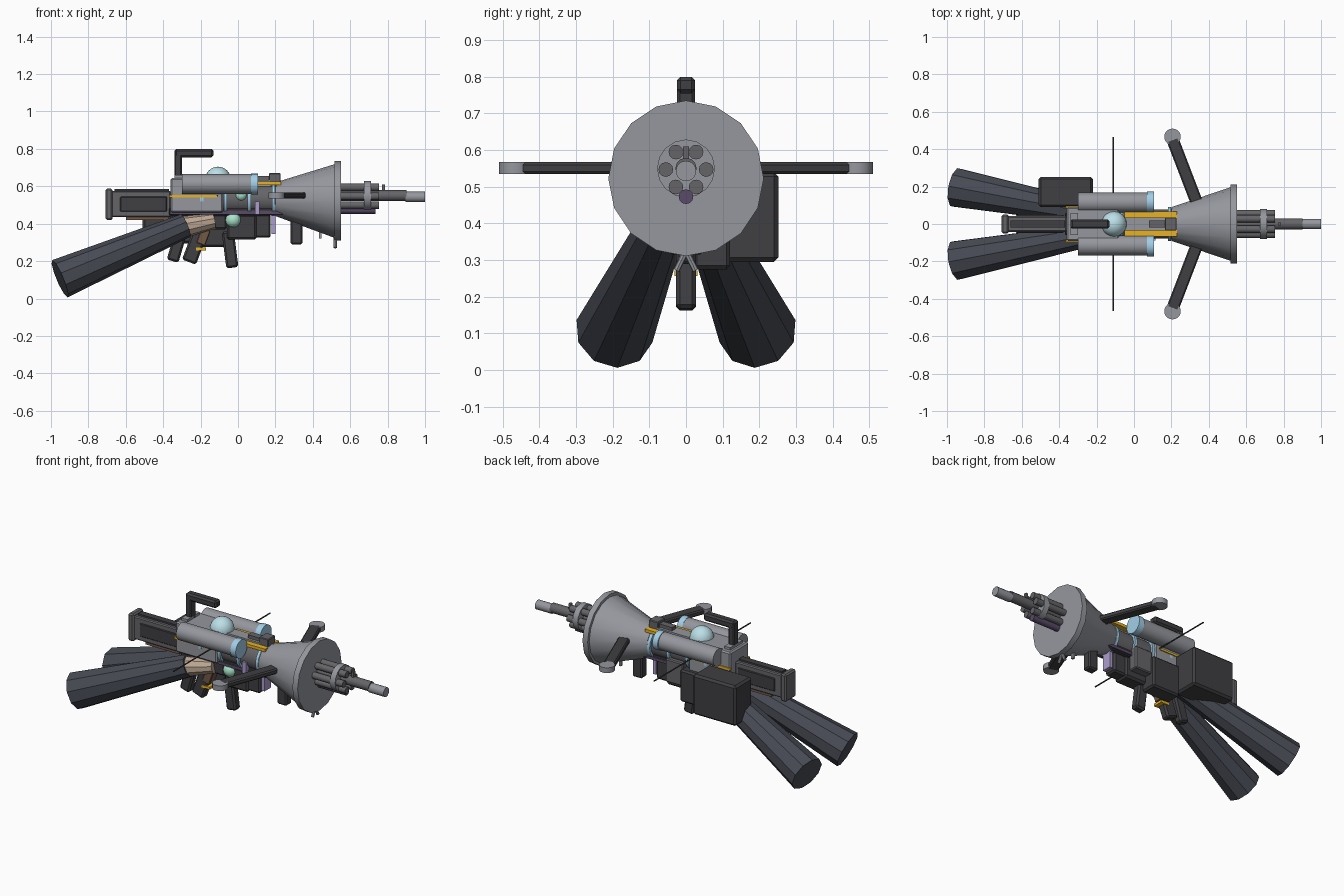
import bpy, bmesh, math
from mathutils import Vector, Matrix

if "Cube" in bpy.data.objects:
    bpy.data.objects.remove(bpy.data.objects["Cube"])

def mat(name, c):
    m = bpy.data.materials.new(name)
    m.diffuse_color = (*c, 1)
    m.use_nodes = True
    m.node_tree.nodes["Principled BSDF"].inputs["Base Color"].default_value = m.diffuse_color
    return m

STEEL = mat("steel", (0.30, 0.31, 0.34))
GREY = mat("mid_grey", (0.13, 0.13, 0.14))
DARK = mat("dark", (0.05, 0.05, 0.055))
SLEEVE = mat("sleeve", (0.065, 0.07, 0.09))
BLUE = mat("pale_blue", (0.36, 0.62, 0.80))
GLASS = mat("glass_blue", (0.50, 0.74, 0.80))
GREEN = mat("pale_green", (0.40, 0.78, 0.60))
GOLD = mat("gold", (0.80, 0.45, 0.02))
PURPLE = mat("purple", (0.10, 0.07, 0.14))
LILAC = mat("lilac", (0.42, 0.34, 0.62))
TAN = mat("tan", (0.52, 0.40, 0.30))
BROWN = mat("brown", (0.17, 0.10, 0.06))

def add(name, bm, m, smooth=True):
    bmesh.ops.recalc_face_normals(bm, faces=bm.faces)
    me = bpy.data.meshes.new(name)
    bm.to_mesh(me)
    bm.free()
    me.materials.append(m)
    ob = bpy.data.objects.new(name, me)
    bpy.context.collection.objects.link(ob)
    if smooth:
        bpy.ops.object.select_all(action='DESELECT')
        bpy.context.view_layer.objects.active = ob
        ob.select_set(True)
        bpy.ops.object.shade_smooth_by_angle(angle=math.radians(35))
    return ob

def bevel(bm, w):
    if w:
        bmesh.ops.bevel(bm, geom=bm.edges[:], offset=w, segments=1, affect='EDGES', profile=0.5)

def box(name, x, y, z, m, bev=0.0):
    """Box from (min, max) pairs."""
    bm = bmesh.new()
    bmesh.ops.create_cube(bm, size=1)
    for v in bm.verts:
        v.co = Vector([(a + b) / 2 + c * (b - a) for (a, b), c in zip((x, y, z), v.co)])
    bevel(bm, bev)
    return add(name, bm, m, False)

def aim(p0, p1):
    p0, p1 = Vector(p0), Vector(p1)
    q = (p1 - p0).to_track_quat('Z', 'Y').to_matrix().to_4x4()
    return Matrix.Translation((p0 + p1) / 2) @ q, (p1 - p0).length

def tube(name, p0, p1, r0, r1, m, n=16):
    """Cylinder or cone between two points."""
    M, length = aim(p0, p1)
    bm = bmesh.new()
    bmesh.ops.create_cone(bm, cap_ends=True, segments=n, radius1=r0, radius2=r1, depth=length, matrix=M)
    return add(name, bm, m)

def grip(name, top, bottom, wx, wy, m, bev=0.01):
    """Slanted block in the xz plane, centred on y = 0."""
    d = Vector((bottom[0] - top[0], 0, bottom[1] - top[1]))
    rot = Matrix.Rotation(math.atan2(-d.x, -d.z), 4, 'Y')
    c = Matrix.Translation(((top[0] + bottom[0]) / 2, 0, (top[1] + bottom[1]) / 2))
    bm = bmesh.new()
    bmesh.ops.create_cube(bm, size=1, matrix=Matrix.Diagonal((wx, wy, d.length, 1)))
    bevel(bm, bev)
    bm.transform(c @ rot)
    return add(name, bm, m, False)

def ball(name, c, r, m):
    bm = bmesh.new()
    bmesh.ops.create_uvsphere(bm, u_segments=20, v_segments=12, radius=r, matrix=Matrix.Translation(c))
    return add(name, bm, m)

# muzzle cone and rim
tube("muzzle_cone", (0.20, 0, 0.532), (0.52, 0, 0.523), 0.09, 0.198, STEEL, 16)
tube("muzzle_rim", (0.515, 0, 0.523), (0.55, 0, 0.523), 0.212, 0.212, STEEL, 16)

# rotary barrels
for i in range(6):
    a = i * math.pi / 3
    y, z = 0.055 * math.cos(a), 0.547 + 0.055 * math.sin(a)
    tube(f"barrel_{i}", (0.54, y, z), (0.755, y, z), 0.02, 0.02, GREY, 12)
tube("barrel_ring", (0.675, 0, 0.55), (0.71, 0, 0.55), 0.079, 0.079, STEEL, 16)
tube("centre_barrel", (0.54, 0, 0.55), (0.90, 0, 0.55), 0.029, 0.029, GREY, 12)
tube("barrel_tip", (0.895, 0, 0.543), (1.0, 0, 0.543), 0.028, 0.028, STEEL, 12)
tube("lower_barrel", (0.54, 0, 0.473), (0.735, 0, 0.473), 0.02, 0.02, PURPLE, 12)
box("front_sight", (0.77, 0.785), (-0.008, 0.008), (0.56, 0.61), GREY)

# swept side arms with end discs, and cross antenna
for s, side in ((-1, "left"), (1, "right")):
    a, b = Vector((0.345, s * 0.09, 0.551)), Vector((0.205, s * 0.455, 0.551))
    bm = bmesh.new()
    bmesh.ops.create_cube(bm, size=1, matrix=Matrix.Diagonal(((b - a).length, 0.066, 0.032, 1)))
    bevel(bm, 0.007)
    bm.transform(Matrix.Translation((a + b) / 2) @ Matrix.Rotation(math.atan2(b.y - a.y, b.x - a.x), 4, 'Z'))
    add(f"side_arm_{side}", bm, DARK, False)
    tube(f"arm_disc_{side}", (0.206, s * 0.466, 0.535), (0.206, s * 0.466, 0.567), 0.044, 0.044, STEEL, 20)
tube("cross_antenna", (-0.11, -0.465, 0.55), (-0.11, 0.465, 0.55), 0.004, 0.004, DARK, 8)

# receiver
tube("core_tube", (-0.34, 0, 0.53), (0.22, 0, 0.53), 0.078, 0.078, GREY, 16)
for i, x in enumerate((-0.193, -0.067, 0.06, 0.19)):
    tube(f"core_ring_{i}", (x - 0.009, 0, 0.53), (x + 0.009, 0, 0.53), 0.092, 0.092, BLUE, 16)
box("receiver_rear", (-0.36, -0.08), (-0.09, 0.09), (0.46, 0.645), STEEL, 0.008)
box("receiver_block", (-0.34, -0.30), (-0.06, 0.06), (0.63, 0.66), STEEL)
box("top_rail", (-0.10, 0.17), (-0.035, 0.035), (0.57, 0.635), STEEL)
box("rail_strip", (0.08, 0.20), (-0.02, 0.02), (0.62, 0.655), GREY)
box("rail_block", (0.165, 0.228), (-0.035, 0.035), (0.59, 0.67), GREY, 0.004)
box("lower_frame", (-0.37, 0.20), (-0.06, 0.06), (0.445, 0.485), DARK, 0.006)
box("purple_rail", (-0.36, 0.24), (-0.067, 0.067), (0.45, 0.468), PURPLE)
for s, side in ((-1, "left"), (1, "right")):
    box(f"gold_rail_{side}", (-0.05, 0.23), tuple(sorted((s * 0.03, s * 0.068))), (0.607, 0.625), GOLD)
    box(f"gold_line_{side}", (-0.365, -0.11), tuple(sorted((s * 0.085, s * 0.096))), (0.54, 0.553), GOLD)
    tube(f"canister_{side}", (-0.30, s * 0.115, 0.612), (0.075, s * 0.115, 0.612), 0.053, 0.053, STEEL, 18)
    tube(f"canister_cap_{side}", (0.07, s * 0.118, 0.612), (0.106, s * 0.118, 0.612), 0.056, 0.056, BLUE, 18)
ball("glass_dome", (-0.107, 0, 0.637), 0.068, GLASS)
ball("green_bulb_small", (0.017, -0.065, 0.552), 0.03, GREEN)
ball("green_bulb_large", (-0.025, -0.035, 0.42), 0.042, GREEN)
box("lilac_tab", (0.09, 0.115), (-0.088, -0.05), (0.45, 0.52), LILAC)
box("lilac_foregrip", (0.18, 0.20), (-0.03, 0.03), (0.345, 0.45), LILAC)

# carry handle
box("handle_post", (-0.34, -0.30), (-0.024, 0.024), (0.63, 0.79), DARK, 0.007)
box("handle_bar", (-0.34, -0.132), (-0.025, 0.025), (0.755, 0.80), DARK, 0.01)

# shoulder stock
box("stock_body", (-0.68, -0.36), (-0.042, 0.042), (0.435, 0.575), GREY, 0.006)
box("stock_side_panel", (-0.63, -0.38), (-0.048, 0.048), (0.465, 0.545), DARK, 0.004)
box("stock_top_strip", (-0.66, -0.37), (-0.02, 0.02), (0.56, 0.585), DARK)
box("stock_butt", (-0.708, -0.67), (-0.05, 0.05), (0.42, 0.587), GREY, 0.008)
box("stock_underside", (-0.60, -0.37), (-0.035, 0.035), (0.42, 0.44), BROWN)

# ammunition boxes on the far side
box("ammo_box", (-0.51, -0.22), (0.09, 0.252), (0.295, 0.54), DARK, 0.012)
box("ammo_feed", (-0.23, -0.04), (0.02, 0.12), (0.275, 0.47), DARK, 0.01)
box("feed_cover", (-0.05, 0.07), (0.02, 0.10), (0.36, 0.50), GREY, 0.006)

# underside housings
box("under_housing", (-0.06, 0.10), (-0.05, 0.05), (0.315, 0.45), DARK, 0.012)
box("under_housing_front", (0.07, 0.175), (-0.04, 0.04), (0.325, 0.45), DARK, 0.01)
box("under_housing_rear", (-0.36, -0.06), (-0.045, 0.045), (0.37, 0.45), DARK, 0.01)
box("front_stub", (0.28, 0.345), (-0.027, 0.027), (0.29, 0.45), DARK, 0.008)

# grips
grip("rear_grip", (-0.285, 0.42), (-0.35, 0.20), 0.065, 0.05, DARK)
grip("trigger_grip", (-0.185, 0.40), (-0.262, 0.195), 0.08, 0.054, DARK)
grip("grip_inlay", (-0.17, 0.37), (-0.20, 0.29), 0.05, 0.06, BROWN, 0.004)
box("grip_gold_band", (-0.225, -0.17), (-0.031, 0.031), (0.257, 0.272), GOLD)
grip("front_grip", (-0.055, 0.36), (-0.03, 0.165), 0.065, 0.054, DARK)

# folded bipod below the rim
box("bipod_pin", (0.433, 0.447), (-0.008, 0.008), (0.32, 0.40), STEEL)
for s in (-1, 1):
    tube(f"bipod_leg_{s}", (0.52, 0, 0.325), (0.52, s * 0.026, 0.272), 0.009, 0.009, STEEL, 8)

# sleeves and hands
for s, side in ((-1, "left"), (1, "right")):
    tube(f"sleeve_{side}", (-0.952, s * 0.195, 0.106), (-0.28, s * 0.068, 0.39), 0.108, 0.066, SLEEVE, 10)
    tube(f"hand_{side}", (-0.31, s * 0.072, 0.378), (-0.13, s * 0.04, 0.415), 0.06, 0.042, TAN, 10)
